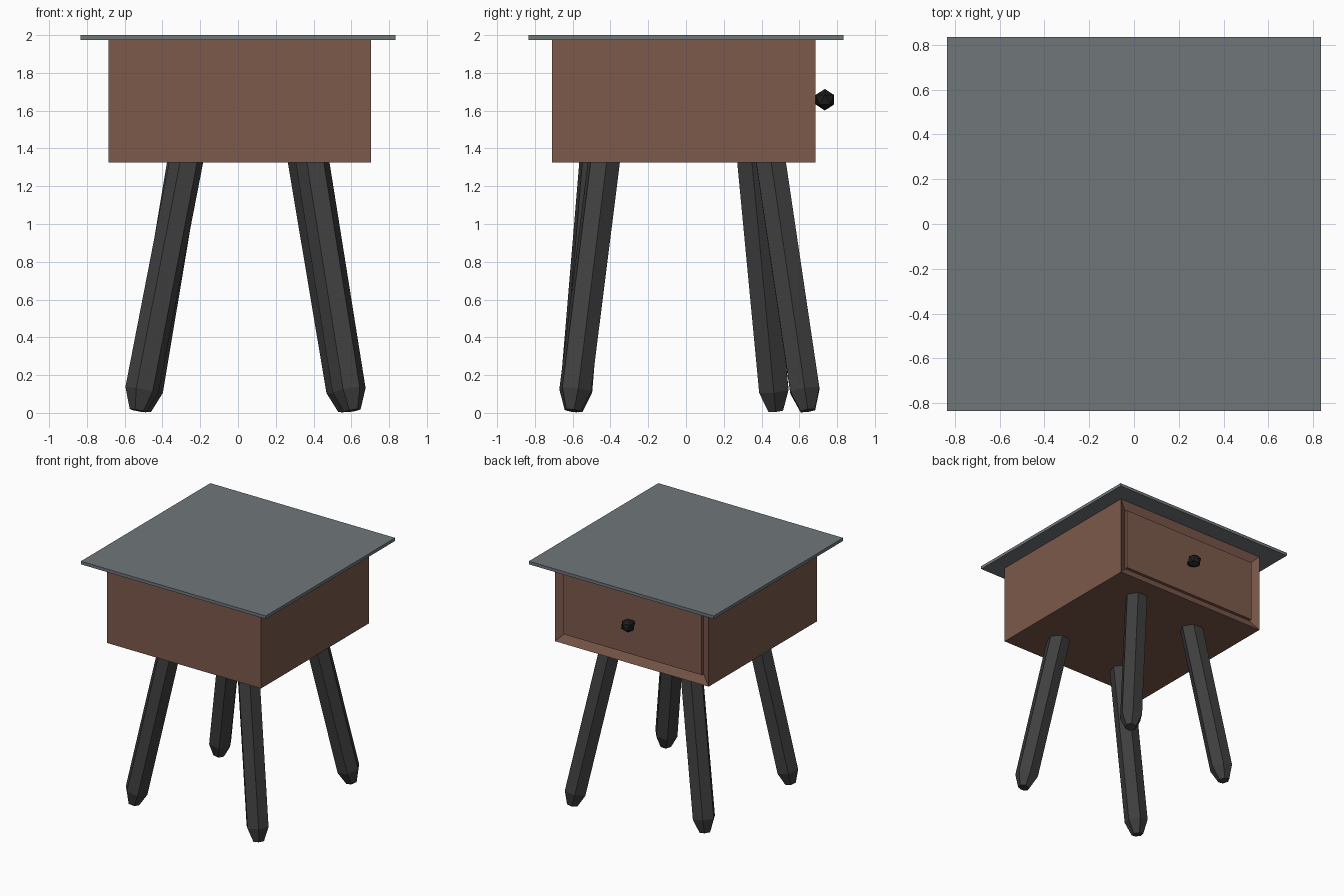
import bpy, bmesh
from math import radians, cos, sin, tau
from mathutils import Vector, Matrix

if "Cube" in bpy.data.objects:
    bpy.data.objects.remove(bpy.data.objects["Cube"])


def material(name, rgb):
    m = bpy.data.materials.new(name)
    m.diffuse_color = (*rgb, 1)
    m.use_nodes = True
    m.node_tree.nodes["Principled BSDF"].inputs["Base Color"].default_value = m.diffuse_color
    return m


wood = material("brown_wood", (0.20, 0.10, 0.07))
slate = material("slate", (0.16, 0.18, 0.19))
dark = material("dark_wood", (0.05, 0.05, 0.05))
black = material("black_metal", (0.012, 0.012, 0.012))


def finish(name, bm, mat):
    bmesh.ops.recalc_face_normals(bm, faces=bm.faces)
    me = bpy.data.meshes.new(name)
    bm.to_mesh(me)
    bm.free()
    me.materials.append(mat)
    ob = bpy.data.objects.new(name, me)
    bpy.context.collection.objects.link(ob)
    return ob


def box(lo, hi):
    bm = bmesh.new()
    lo, hi = Vector(lo), Vector(hi)
    bmesh.ops.create_cube(bm, size=1, matrix=Matrix.Translation((lo + hi) / 2)
                          @ Matrix.Diagonal((*(hi - lo), 1)))
    return bm


# Thin overhanging top
finish("table_top", box((-0.835, -0.835, 1.975), (0.835, 0.835, 2)), slate)

# Cabinet body: the drawer side has a sloped frame and a raised drawer panel
bm = box((-0.685, -0.71, 1.325), (0.705, 0.685, 1.975))
bm.normal_update()
drawer = max(bm.faces, key=lambda f: f.calc_center_median().y)
bmesh.ops.inset_region(bm, faces=[drawer], thickness=0.1, depth=0)
bmesh.ops.translate(bm, verts=drawer.verts, vec=(0, -0.035, 0))
bmesh.ops.inset_region(bm, faces=[drawer], thickness=0.001, depth=0)
bmesh.ops.translate(bm, verts=drawer.verts, vec=(0, 0.024, 0))
finish("cabinet_body", bm, wood)

# Faceted knob with a short stem
bm = bmesh.new()
bmesh.ops.create_icosphere(bm, subdivisions=1, radius=0.057,
                           matrix=Matrix.Translation((0.01, 0.735, 1.658)))
finish("drawer_knob", bm, black)
bm = bmesh.new()
bmesh.ops.create_cone(bm, segments=8, radius1=0.022, radius2=0.022, depth=0.08, cap_ends=True,
                      matrix=Matrix.Translation((0.01, 0.695, 1.658))
                      @ Matrix.Rotation(radians(90), 4, 'X'))
finish("knob_stem", bm, black)


# Splayed six-sided legs with tapered feet
def leg(name, foot, top, turn):
    foot, top = Vector((*foot, 0.012)), Vector((*top, 1.325))
    axis = top - foot
    length = axis.length + 0.05
    rot = Vector((0, 0, 1)).rotation_difference(axis)
    bm = bmesh.new()
    rings = []
    for d, r in ((0, 0.045), (0.11, 0.09), (length, 0.09)):
        rings.append([bm.verts.new(foot + rot @ Vector((r * cos(a), r * sin(a), d)))
                      for a in (radians(turn) + tau * k / 6 for k in range(6))])
    for a, b in zip(rings, rings[1:]):
        for k in range(6):
            j = (k + 1) % 6
            bm.faces.new((a[k], a[j], b[j], b[k]))
    bm.faces.new(rings[0])
    bm.faces.new(rings[-1])
    finish(name, bm, dark)


leg("front_left_leg", (-0.53, -0.59), (-0.275, -0.48), 10)
leg("front_right_leg", (0.605, -0.60), (0.395, -0.435), 10)
leg("back_left_leg", (-0.505, 0.475), (-0.285, 0.35), 0)
leg("back_right_leg", (0.575, 0.645), (0.355, 0.45), 0)
